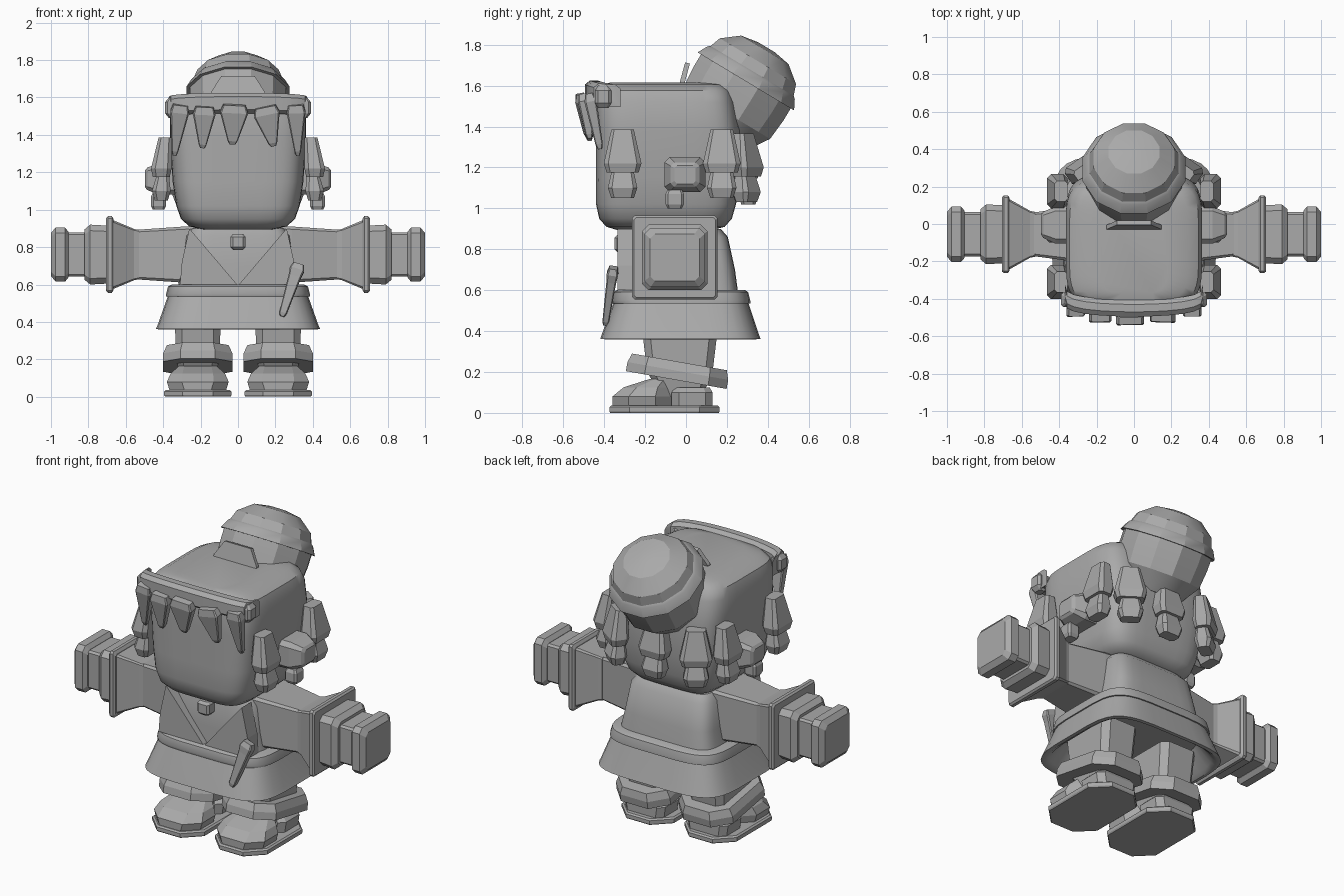
import bpy, bmesh, math
from mathutils import Matrix, Vector

if "Cube" in bpy.data.objects:
    bpy.data.objects.remove(bpy.data.objects["Cube"])

grey = bpy.data.materials.new("mid_grey")
grey.diffuse_color = (0.4, 0.4, 0.4, 1)
grey.use_nodes = True
grey.node_tree.nodes["Principled BSDF"].inputs["Base Color"].default_value = grey.diffuse_color


def finish(name, bm, m, angle):
    bm.transform(m)
    bmesh.ops.recalc_face_normals(bm, faces=bm.faces)
    me = bpy.data.meshes.new(name)
    bm.to_mesh(me)
    bm.free()
    me.materials.append(grey)
    ob = bpy.data.objects.new(name, me)
    bpy.context.collection.objects.link(ob)
    if angle:
        bpy.ops.object.select_all(action='DESELECT')
        ob.select_set(True)
        bpy.context.view_layer.objects.active = ob
        bpy.ops.object.shade_smooth_by_angle(angle=math.radians(angle))
    return ob


def chamfered(hx, hy, c):
    """Rectangle with cut corners, c is the cut as a share of the short side."""
    k = min(hx, hy) * c
    pts = []
    for sx, sy in ((1, 1), (-1, 1), (-1, -1), (1, -1)):
        a = (sx * hx, sy * (hy - k))
        b = (sx * (hx - k), sy * hy)
        pts += [a, b] if sx * sy > 0 else [b, a]
    return pts


def rounded(hx, hy, power, n):
    """Superellipse outline."""
    pts = []
    for i in range(n):
        a = 2 * math.pi * (i + .5) / n
        c, s = math.cos(a), math.sin(a)
        pts.append((hx * math.copysign(abs(c) ** (2 / power), c),
                    hy * math.copysign(abs(s) ** (2 / power), s)))
    return pts


def loft(name, secs, m=Matrix(), c=.25, power=None, n=32, angle=0):
    """Skin sections (z, cx, cy, hx, hy) along local z."""
    bm = bmesh.new()
    rings = []
    for z, cx, cy, hx, hy in secs:
        pts = rounded(hx, hy, power, n) if power else chamfered(hx, hy, c)
        rings.append([bm.verts.new((cx + x, cy + y, z)) for x, y in pts])
    for a, b in zip(rings, rings[1:]):
        k = len(a)
        for i in range(k):
            bm.faces.new((a[i], a[(i + 1) % k], b[(i + 1) % k], b[i]))
    bm.faces.new(rings[0][::-1])
    bm.faces.new(rings[-1])
    return finish(name, bm, m, angle)


def plate(name, pts, y0, y1, m=Matrix()):
    """Extrude an x/z outline from y0 to y1."""
    bm = bmesh.new()
    a, b = [[bm.verts.new((x, y, z)) for x, z in pts] for y in (y0, y1)]
    k = len(pts)
    for i in range(k):
        bm.faces.new((a[i], a[(i + 1) % k], b[(i + 1) % k], b[i]))
    bm.faces.new(a)
    bm.faces.new(b[::-1])
    return finish(name, bm, m, 0)


def span(z, y0, y1, hx):
    return (z, 0, (y0 + y1) / 2, hx, (y1 - y0) / 2)


def at(x, y, z, rot=0, axis='Z'):
    return Matrix.Translation((x, y, z)) @ Matrix.Rotation(math.radians(rot), 4, axis)


def between(p0, p1):
    """Local z runs from p0 to p1, local x stays sideways."""
    p0, p1 = Vector(p0), Vector(p1)
    w = (p1 - p0).normalized()
    v = w.cross(Vector((1, 0, 0))).normalized()
    u = v.cross(w)
    r = Matrix((u, v, w)).transposed().to_4x4()
    return Matrix.Translation(p0) @ r, (p1 - p0).length


# Head
loft("head", [span(.895, -.34, .13, .19), span(.91, -.39, .19, .26),
              span(.95, -.425, .225, .305), span(1.02, -.44, .245, .33),
              span(1.15, -.44, .265, .35), span(1.38, -.44, .265, .365),
              span(1.52, -.44, .24, .365), span(1.575, -.43, .22, .345),
              span(1.605, -.41, .19, .29), span(1.615, -.37, .13, .18)],
     power=5, n=40, angle=40)

# Hair bun, leaning back
bun = at(0, .205, 1.475, -31, 'X')
loft("hair_bun", [(t, 0, 0, r, r) for t, r in
                  ((-.12, .18), (-.01, .255), (.1, .265), (.17, .265),
                   (.17, .285), (.22, .258), (.23, .245), (.285, .225), (.35, .14), (.365, .05))],
     bun, power=2, n=12, angle=25)

# Comb in front of the bun
plate("hair_comb", [(-.15, 0), (.15, 0), (.145, .035), (.09, .125), (-.09, .125), (-.145, .035)],
      -.012, .012, at(0, -.025, 1.59, -15, 'X'))

# Curved brow band swept round the forehead
bm = bmesh.new()
prev = None
for i in range(13):
    a = -1 + i / 6
    x = .37 * math.sin(a * math.pi / 2)
    y = -.365 - .085 * max(0, math.cos(a * math.pi / 2)) ** .55
    lift = .02 * (1 - a * a)
    sec = [(.045, -.06), (.045, .03), (.02, .05), (-.02, .05), (-.045, .03), (-.045, -.04), (-.02, -.06)]
    ring = [bm.verts.new((x, y + dy, 1.555 + dz + lift)) for dy, dz in sec]
    if prev:
        for j in range(7):
            bm.faces.new((prev[j], prev[(j + 1) % 7], ring[(j + 1) % 7], ring[j]))
    else:
        bm.faces.new(ring)
    prev = ring
bm.faces.new(prev[::-1])
finish("brow_band", bm, Matrix(), 35)

# Pointed fringe locks
for x0, y0, z0, x1, y1, z1, w in ((-.31, -.47, 1.54, -.34, -.42, 1.29, .05),
                                  (-.18, -.50, 1.53, -.19, -.47, 1.33, .06),
                                  (-.02, -.515, 1.54, -.03, -.48, 1.35, .075),
                                  (.15, -.50, 1.53, .19, -.47, 1.34, .07),
                                  (.31, -.47, 1.54, .32, -.42, 1.29, .05)):
    m, d = between((x0, y0, z0), (x1, y1, z1))
    loft("fringe_lock", [(-.02, 0, 0, w * .8, .02), (.02, 0, 0, w, .03),
                         (d * .9, 0, 0, w * .35, .018), (d, 0, 0, w * .2, .01)], m)


def hair_lock(x, y, turn, drop=0):
    """Two stacked tapering blocks; local y faces outward."""
    m = at(x, y, -drop, turn)
    loft("hair_lock_upper", [(1.385, 0, -.02, .055, .035), (1.22, 0, 0, .092, .055),
                             (1.175, 0, 0, .078, .045)], m, c=.4)
    loft("hair_lock_lower", [(1.2, 0, -.01, .05, .03), (1.10, 0, 0, .072, .05),
                             (1.05, 0, 0, .055, .035)], m, c=.4)


hair_lock(0, .305, 0, .03)

for s in (1, -1):
    mir = Matrix.Scale(s, 4, (1, 0, 0))
    # Side and back hair
    hair_lock(s * .41, -.31, -90 * s)
    hair_lock(s * .41, .175, -90 * s)
    hair_lock(s * .275, .295, -35 * s, .02)

    # Ears and earrings
    out = mir @ Matrix.Rotation(math.pi / 2, 4, 'Y')
    loft("ear", [(.32, -1.165, -.005, .085, .10), (.42, -1.165, -.005, .085, .10),
                 (.485, -1.165, -.005, .06, .07), (.497, -1.165, -.005, .045, .052)], out, c=.3)
    loft("earring", [(1.0, .425, -.055, .03, .035), (1.02, .425, -.055, .04, .045),
                     (1.07, .425, -.055, .04, .045), (1.09, .425, -.055, .03, .035)], mir, c=.3)
    # Brow band knob
    loft("band_knob", [(1.49, .35, -.405, .02, .025), (1.515, .355, -.405, .035, .04),
                       (1.575, .355, -.405, .035, .04), (1.6, .35, -.405, .02, .025)], mir, c=.4)

    # Lapel
    plate("lapel", [(.26, .90), (.005, .60), (.31, .60), (.30, .72)], -.335, -.24, mir)

    # Sleeve, flared cuff, glove and fist
    def arm(name, secs, c=.15):
        loft(name, [(x, -.76, -.055, hz, hy) for x, hz, hy in secs], out, c)
    arm("sleeve", [(.2, .155, .155), (.29, .15, .15), (.55, .132, .115)], .1)
    arm("flared_cuff", [(.53, .132, .12), (.555, .137, .125), (.67, .185, .19)], .06)
    arm("cuff_rim", [(.665, .19, .195), (.675, .205, .208), (.695, .205, .208), (.705, .195, .2)], .06)
    arm("glove_cuff", [(.7, .155, .155), (.79, .16, .16), (.82, .135, .135)], .2)
    arm("wrist", [(.78, .118, .118), (.92, .118, .118)], .1)
    arm("fist", [(.905, .12, .125), (.925, .145, .148), (.975, .145, .148), (1.0, .115, .12)], .2)

    # Trouser leg, tilted leg cuff, shoe and sole
    loft("trouser_leg", [(.08, .215, -.02, .09, .10), (.2, .215, -.03, .115, .16),
                         (.45, .215, -.03, .125, .19)], mir, c=.3)
    loft("leg_cuff", [(-.045, 0, 0, .185, .25), (.0, 0, 0, .185, .25), (.045, 0, 0, .165, .235)],
         mir @ at(.215, -.04, .205, -10, 'X'), c=.5)
    loft("shoe_toe", [(.03, .215, -.215, .15, .145), (.08, .215, -.215, .165, .145),
                      (.125, .215, -.19, .145, .115), (.165, .215, -.13, .10, .05)], mir, c=.55)
    loft("shoe_heel", [(.03, .215, .03, .13, .10), (.1, .215, .03, .14, .10),
                       (.125, .215, .03, .115, .085)], mir, c=.35)
    loft("sole", [(0, .215, -.105, .175, .265), (.008, .215, -.105, .18, .27),
                  (.028, .215, -.105, .18, .27), (.036, .215, -.105, .17, .26)], mir, c=.55)

# Torso and neck
loft("torso", [span(.55, -.30, .26, .33), span(.7, -.295, .24, .30),
               span(.86, -.285, .205, .28), span(.90, -.27, .17, .25)], power=6, n=32, angle=35)
loft("collar_button", [(.785, 0, -.31, .025, .025), (.8, 0, -.31, .04, .04),
                       (.855, 0, -.31, .04, .04), (.87, 0, -.31, .028, .025)], c=.3)

# Belt and hollow flared skirt
loft("belt", [span(.535, -.36, .315, .385), span(.55, -.365, .315, .385),
              span(.59, -.355, .305, .375), span(.60, -.34, .29, .355)], power=4.5, n=32, angle=35)
loft("skirt", [span(.48, -.30, .26, .32), span(.375, -.375, .325, .395), span(.36, -.40, .345, .42),
               span(.362, -.42, .365, .44), span(.385, -.412, .357, .43),
               span(.54, -.355, .305, .375)], power=4.5, n=32, angle=35)

# Dagger tucked in the belt
m, d = between((.325, -.355, .71), (.235, -.395, .43))
loft("dagger", [(0, 0, 0, .03, .02), (.03, 0, 0, .04, .028), (.07, 0, 0, .034, .024),
                (d - .02, 0, 0, .02, .016), (d, 0, 0, .012, .01)], m)
